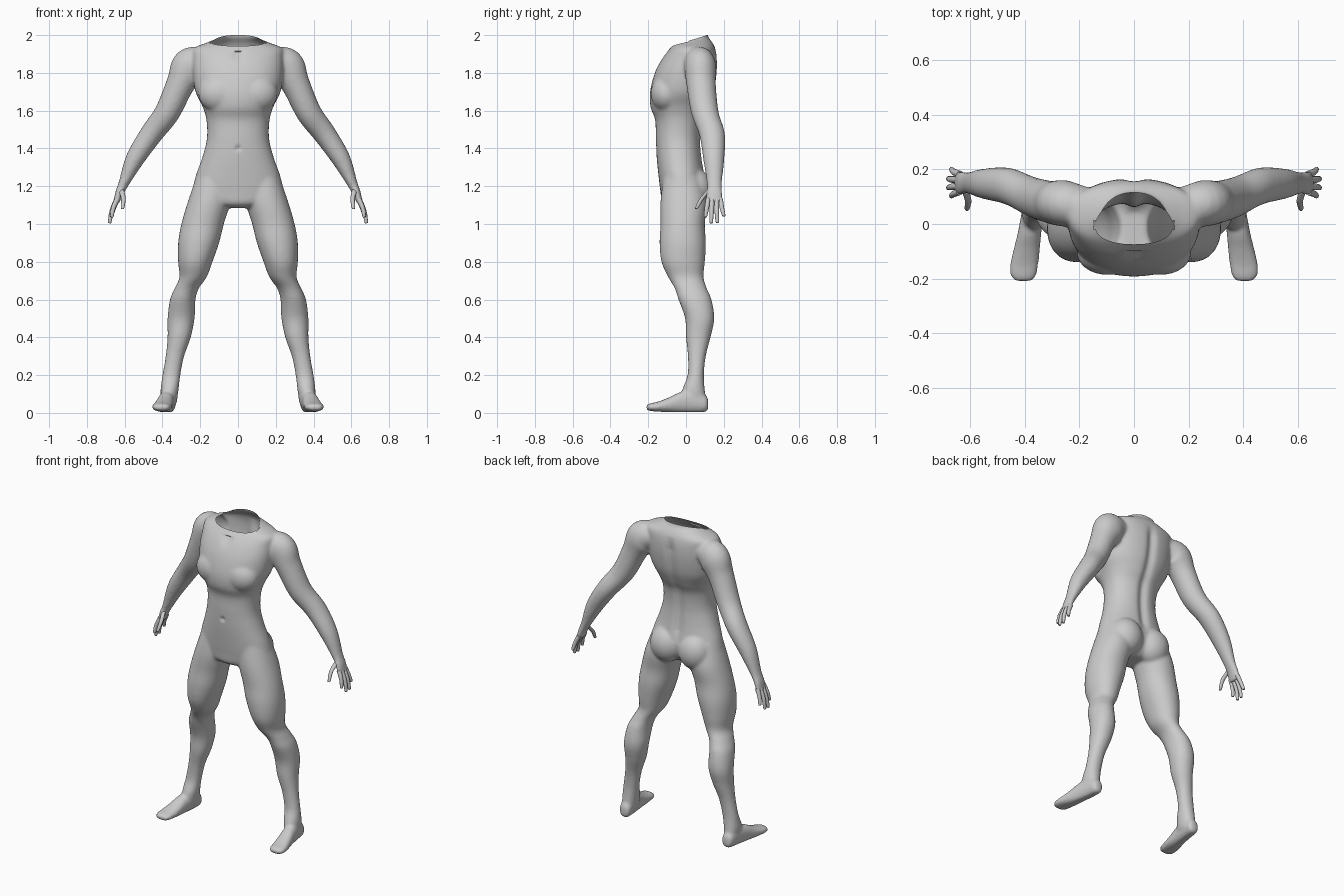
import bpy, bmesh, math
from mathutils import Vector

if "Cube" in bpy.data.objects:
    bpy.data.objects.remove(bpy.data.objects["Cube"])

SKIN = bpy.data.materials.new("plain_grey")
SKIN.diffuse_color = (0.6, 0.6, 0.6, 1)
SKIN.use_nodes = True
SKIN.node_tree.nodes["Principled BSDF"].inputs["Base Color"].default_value = SKIN.diffuse_color


def smooth_rows(rows, steps=6):
    """Catmull-Rom resampling of equal-length number rows."""
    out = []
    for i in range(len(rows) - 1):
        a, b, c, d = (rows[max(i - 1, 0)], rows[i], rows[i + 1], rows[min(i + 2, len(rows) - 1)])
        for s in range(steps):
            t = s / steps
            out.append([0.5 * (2 * q + (r - p) * t + (2 * p - 5 * q + 4 * r - w) * t * t
                               + (3 * q - p - 3 * r + w) * t ** 3) for p, q, r, w in zip(a, b, c, d)])
    return out + [list(rows[-1])]


def loft(bm, rings, n=2.0, sides=32):
    """Closed skin over rings of (centre, u axis, v axis), superellipse power n."""
    loops = []
    for c, u, v in rings:
        loop = []
        for k in range(sides):
            a = 2 * math.pi * k / sides
            ca, sa = math.cos(a), math.sin(a)
            loop.append(bm.verts.new(c + u * math.copysign(abs(ca) ** (2 / n), ca)
                                     + v * math.copysign(abs(sa) ** (2 / n), sa)))
        loops.append(loop)
    for p, q in zip(loops, loops[1:]):
        for k in range(sides):
            bm.faces.new((p[k], p[(k + 1) % sides], q[(k + 1) % sides], q[k]))
    bm.faces.new(loops[0])
    bm.faces.new(loops[-1])


def level_rings(rows):
    """Horizontal rings from (z, x min, x max, y front, y back)."""
    return [(Vector(((a + b) / 2, (f + k) / 2, z)), Vector(((b - a) / 2, 0, 0)),
             Vector((0, (k - f) / 2, 0))) for z, a, b, f, k in smooth_rows(rows)]


def limb_rings(rows, steps=6):
    """Rings square to a path of (x, y, z, thickness radius, y radius)."""
    pts = smooth_rows(rows, steps)
    rings = []
    for i, (x, y, z, r, ry) in enumerate(pts):
        p, q = pts[max(i - 1, 0)], pts[min(i + 1, len(pts) - 1)]
        d = Vector((q[0] - p[0], 0, q[2] - p[2])).normalized()
        rings.append((Vector((x, y, z)), Vector((-d.z, 0, d.x)) * r, Vector((0, ry, 0))))
    return rings


def mirrored(rings, s):
    return [(Vector((c.x * s, c.y, c.z)), Vector((u.x * s, u.y, u.z)), v) for c, u, v in rings]


def ball(bm, centre, radii):
    res = bmesh.ops.create_uvsphere(bm, u_segments=32, v_segments=20, radius=1)
    for v in res["verts"]:
        v.co = Vector([c + r * k for c, r, k in zip(centre, radii, v.co)])


def make(name, bm):
    bmesh.ops.recalc_face_normals(bm, faces=bm.faces)
    me = bpy.data.meshes.new(name)
    bm.to_mesh(me)
    bm.free()
    me.materials.append(SKIN)
    ob = bpy.data.objects.new(name, me)
    bpy.context.collection.objects.link(ob)
    bpy.ops.object.select_all(action='DESELECT')
    ob.select_set(True)
    bpy.context.view_layer.objects.active = ob
    return ob


body = bmesh.new()

# Torso: z, half width, front, back
torso = [(2.06, .105, -.06, .11), (2.0, .105, -.055, .115), (1.983, .113, -.055, .122),
         (1.96, .165, -.06, .14), (1.93, .235, -.085, .155), (1.88, .24, -.125, .165),
         (1.8, .24, -.165, .165), (1.7, .225, -.19, .15), (1.62, .187, -.188, .12),
         (1.55, .167, -.163, .088), (1.45, .165, -.16, .078), (1.35, .19, -.155, .085),
         (1.25, .225, -.145, .1), (1.17, .235, -.135, .1), (1.11, .17, -.125, .07),
         (1.085, .07, -.09, .04)]
loft(body, level_rings([(z, -w, w, f, b) for z, w, f, b in torso]), 2.2, 48)

# Legs: z, inner, outer, front, back
leg = [(1.25, .03, .22, -.12, .08), (1.12, .04, .265, -.135, .11), (1.0, .075, .3, -.135, .1),
       (.9, .1, .317, -.14, .105), (.8, .135, .317, -.13, .1), (.72, .165, .31, -.095, .093),
       (.66, .207, .335, -.06, .11), (.6, .225, .36, -.04, .135), (.5, .23, .373, -.005, .15),
       (.4, .25, .373, 0, .13), (.3, .285, .383, .01, .105), (.2, .305, .4, .008, .095),
       (.12, .315, .41, -.02, .1), (.05, .325, .405, -.02, .11)]

# Arms with palms: x, y, z, thickness radius, y radius
arm = [(.17, .06, 1.86, .07, .075), (.25, .075, 1.835, .1, .085), (.305, .08, 1.74, .076, .078),
       (.375, .1, 1.59, .067, .073), (.46, .138, 1.475, .06, .068), (.545, .147, 1.345, .05, .056),
       (.605, .15, 1.215, .028, .04), (.628, .15, 1.165, .022, .043), (.645, .15, 1.11, .015, .046)]

# Feet: y, x centre, z centre, half width, half height
foot = [(.118, .365, .045, .022, .028), (.1, .366, .05, .036, .046), (.04, .372, .06, .04, .06),
        (-.03, .382, .055, .043, .055), (-.09, .392, .042, .048, .04), (-.15, .402, .033, .052, .026),
        (-.19, .405, .03, .047, .02), (-.21, .405, .03, .03, .012)]
foot_rings = [(Vector((x, y, z)), Vector((w, 0, 0)), Vector((0, 0, h)))
              for y, x, z, w, h in smooth_rows(foot)]

for s in (1, -1):
    loft(body, mirrored(level_rings(leg), s), 2.1)
    loft(body, mirrored(limb_rings(arm), s))
    loft(body, mirrored(foot_rings, s), 2.3)
    ball(body, (s * .1, .045, 1.18), (.105, .095, .115))       # buttock
    ball(body, (s * .095, -.105, 1.69), (.115, .082, .1))      # chest muscle

body_ob = make("body", body)

# Blend the parts into one continuous skin
rm = body_ob.modifiers.new("blend", 'REMESH')
rm.mode = 'VOXEL'
rm.voxel_size = 0.0085
sm = body_ob.modifiers.new("soften", 'SMOOTH')
sm.factor = 0.5
sm.iterations = 9
for m in ("blend", "soften"):
    bpy.ops.object.modifier_apply(modifier=m)

bm = bmesh.new()
bm.from_mesh(body_ob.data)
for v in bm.verts:
    x, y, z = v.co
    if y > .03 and 1.22 < z < 1.93:          # spine groove
        fade = min(1, (z - 1.22) / .08, (1.93 - z) / .08)
        v.co.y -= .016 * fade * math.exp(-(x / .028) ** 2)
    if y < -.1:                              # navel
        v.co.y += .012 * math.exp(-(x * x + (z - 1.4) ** 2) / .00015)
        # notch between the collar bones
        v.co.y += .01 * math.exp(-(x * x + (z - 1.9) ** 2) / .001)
    v.co.z = max(v.co.z, 0.004)              # flat soles

# Open neck, cut by a sloping plane
neck = [f for f in bm.faces if f.calc_center_median().z > 1.92 and abs(f.calc_center_median().x) < .14]
geom = set(neck) | {e for f in neck for e in f.edges} | {v for f in neck for v in f.verts}
bmesh.ops.bisect_plane(bm, geom=list(geom), plane_co=(0, .112, 2.0),
                       plane_no=(0, -.31, 1), clear_outer=True)
bm.to_mesh(body_ob.data)
bm.free()
bpy.ops.object.shade_smooth_by_angle(angle=math.radians(60))

# Fingers and thumbs: base, knuckle and tip of each
digits = [((.638, .118, 1.135), (.66, .11, 1.085), (.668, .103, 1.04)),
          ((.64, .138, 1.135), (.668, .136, 1.07), (.679, .133, 1.01)),
          ((.64, .162, 1.135), (.668, .163, 1.07), (.679, .166, 1.012)),
          ((.636, .182, 1.135), (.658, .19, 1.085), (.668, .2, 1.045)),
          ((.618, .125, 1.18), (.607, .085, 1.135), (.611, .057, 1.085))]
for side, s in (("left", 1), ("right", -1)):
    hand = bmesh.new()
    for base, mid, tip in digits:
        end = [t + (t - m) * .08 for t, m in zip(tip, mid)]
        path = [(*base, .014, .013), (*mid, .012, .012), (*tip, .009, .009), (*end, .003, .003)]
        loft(hand, mirrored(limb_rings(path, 5), s), 2, 12)
    make(side + "_fingers", hand)
    bpy.ops.object.shade_smooth_by_angle(angle=math.radians(60))
